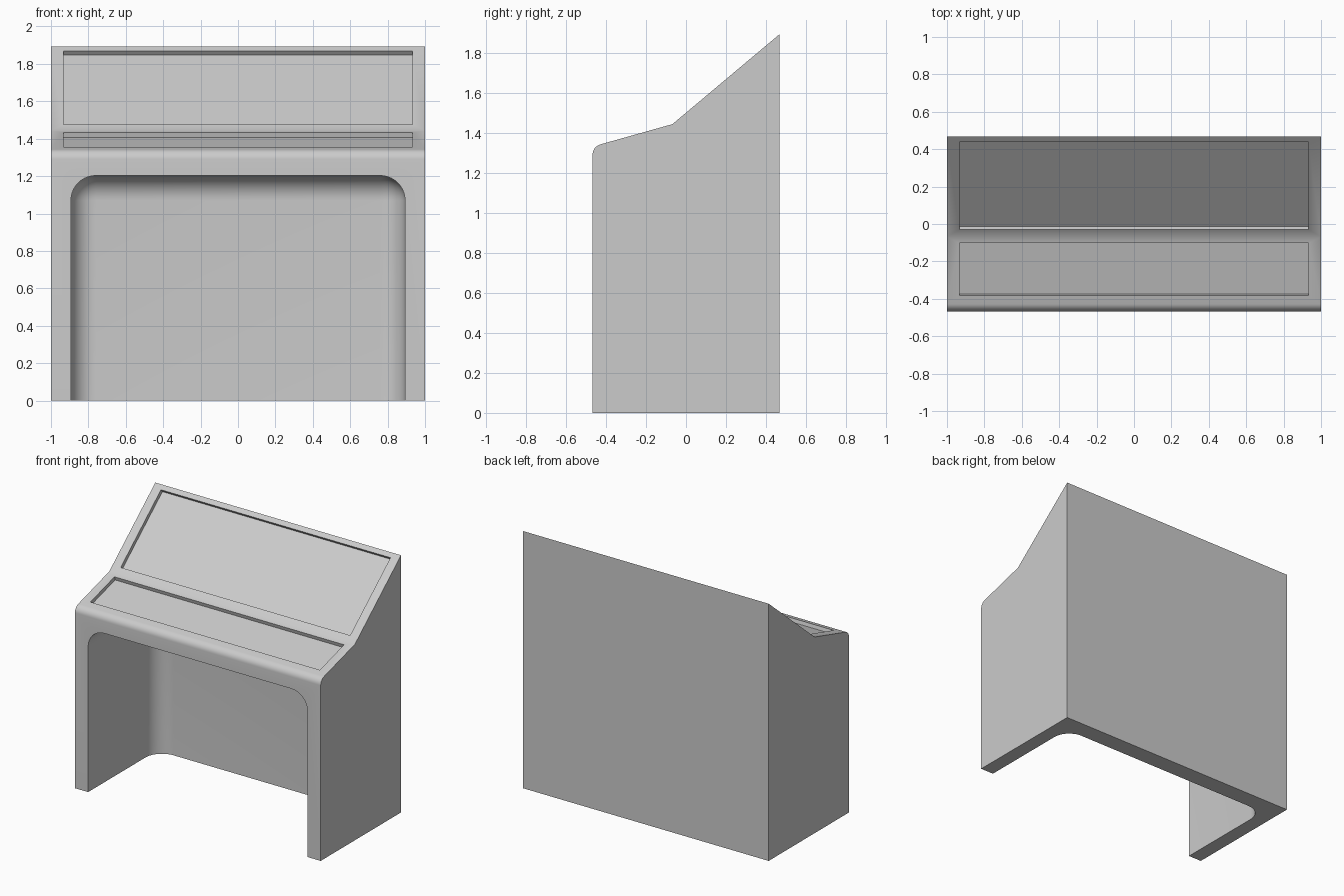
import bpy, bmesh
from math import sin, cos, atan2, pi
from mathutils import Matrix, Vector

if "Cube" in bpy.data.objects:
    bpy.data.objects.remove(bpy.data.objects["Cube"])

HALF_D = 0.467
BEND = (-0.068, 1.443)          # where the two sloped tops meet
LIP = (-HALF_D, 1.331)          # front top corner before rounding
TOP = (HALF_D, 1.892)


def finish(name, bm):
    bmesh.ops.recalc_face_normals(bm, faces=bm.faces[:])
    mesh = bpy.data.meshes.new(name)
    bm.to_mesh(mesh)
    bm.free()
    ob = bpy.data.objects.new(name, mesh)
    bpy.context.collection.objects.link(ob)
    return ob


def box(name, size, matrix, bevel=0):
    bm = bmesh.new()
    bmesh.ops.create_cube(bm, size=1)
    bmesh.ops.scale(bm, vec=size, verts=bm.verts)
    if bevel:
        bmesh.ops.bevel(bm, geom=bm.edges[:], offset=bevel, segments=10,
                        profile=0.5, affect='EDGES')
    bm.transform(matrix)
    ob = finish(name, bm)
    ob.hide_render = True
    return ob


def slope_cutter(name, p, q, y0, y1, depth=0.027):
    """Box sunk perpendicular into the slope p-q, between y0 and y1."""
    a = atan2(q[1] - p[1], q[0] - p[0])
    y = (y0 + y1) / 2
    z = p[1] + (y - p[0]) * (q[1] - p[1]) / (q[0] - p[0])
    m = Matrix.Translation((0, y, z)) @ Matrix.Rotation(a, 4, 'X')
    return box(name, (1.868, (y1 - y0) / cos(a), 2 * depth), m)


# Cabinet: side profile with rounded front lip, extruded across the width
slope = atan2(BEND[1] - LIP[1], BEND[0] - LIP[0])
r = 0.054
cy, cz = -HALF_D + r, 1.29
arc = []
for i in range(9):
    t = pi - (pi / 2 - slope) * i / 8
    arc.append((cy + r * cos(t), cz + r * sin(t)))
profile = [(-HALF_D, 0), (HALF_D, 0), TOP, BEND] + arc[::-1]
bm = bmesh.new()
face = bm.faces.new([bm.verts.new((-1, y, z)) for y, z in profile])
ext = bmesh.ops.extrude_face_region(bm, geom=[face])
bmesh.ops.translate(bm, vec=(2, 0, 0),
                    verts=[v for v in ext['geom'] if isinstance(v, bmesh.types.BMVert)])
cabinet = finish("console_cabinet", bm)

# Cutters: rounded knee space and the two recessed panels
y0, y1, z0, z1 = -1.0, 0.335, -0.6, 1.203
cutters = [
    box("knee_space_cutter", (1.786, y1 - y0, z1 - z0),
        Matrix.Translation((0, (y0 + y1) / 2, (z0 + z1) / 2)), 0.133),
    slope_cutter("upper_panel_cutter", BEND, TOP, -0.03, 0.438),
    slope_cutter("lower_panel_cutter", LIP, BEND, -0.382, -0.102),
]
bpy.context.view_layer.objects.active = cabinet
cabinet.select_set(True)
for c in cutters:
    mod = cabinet.modifiers.new(c.name, 'BOOLEAN')
    mod.operation = 'DIFFERENCE'
    mod.solver = 'EXACT'
    mod.object = c
    bpy.ops.object.modifier_apply(modifier=mod.name)
for c in cutters:
    bpy.data.objects.remove(c)

bpy.ops.object.shade_smooth_by_angle(angle=0.5)
